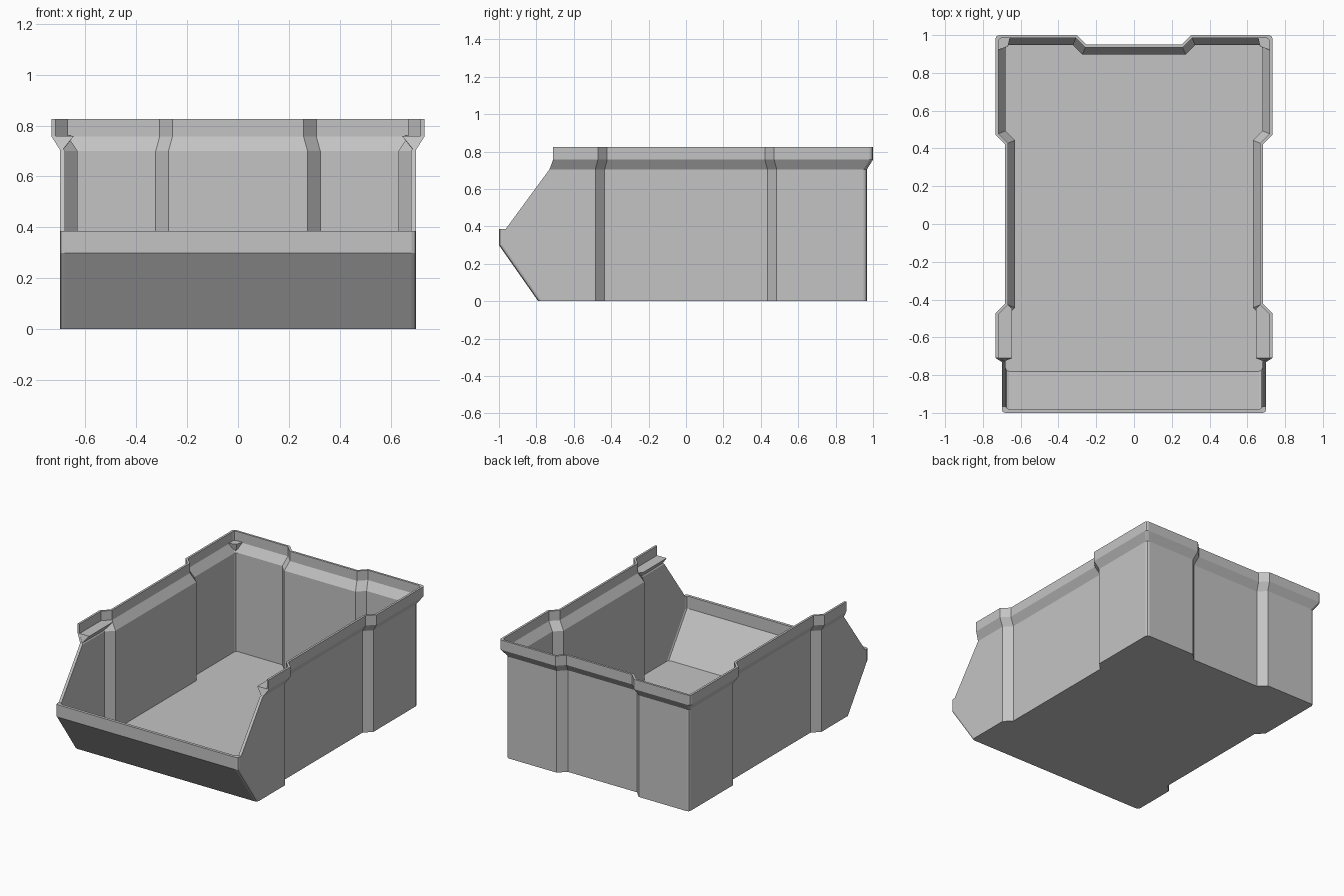
import bpy, bmesh

cube = bpy.data.objects.get("Cube")
if cube:
    bpy.data.objects.remove(cube, do_unlink=True)

grey = bpy.data.materials.new("grey plastic")
grey.use_nodes = True
colour = (0.55, 0.55, 0.55, 1)
grey.diffuse_color = colour
grey.node_tree.nodes["Principled BSDF"].inputs["Base Color"].default_value = colour


def add_object(name, bm):
    bmesh.ops.recalc_face_normals(bm, faces=bm.faces)
    mesh = bpy.data.meshes.new(name)
    bm.to_mesh(mesh)
    bm.free()
    mesh.materials.append(grey)
    obj = bpy.data.objects.new(name, mesh)
    bpy.context.collection.objects.link(obj)
    return obj


def outline(d, front):
    """Plan of the bin, pushed outwards by d, with recessed sides and back."""
    wide, narrow, back = 0.70 + d, 0.65 + d, 0.967 + d
    s, c = 0.414 * d, 0.018
    half = [(wide - c, front), (wide - c * 0.3, front + c * 0.3), (wide, front + c),
            (wide, -0.485 + s), (narrow, -0.435 + s),
            (narrow, 0.435 - s), (wide, 0.485 - s),
            (wide, back - c), (wide - c * 0.3, back - c * 0.3), (wide - c, back),
            (0.315 - s, back), (0.265 - s, back - 0.05)]
    return half + [(-x, y) for x, y in reversed(half)]


def hull(name, points):
    bm = bmesh.new()
    for p in points:
        bm.verts.new(p)
    bmesh.ops.convex_hull(bm, input=bm.verts)
    return add_object(name, bm)


# Shell: rings up the outside, over the rim and down the inside (z, offset, front y)
rings = [(0, 0, -0.79), (0.30, 0, -1), (0.705, 0, -1), (0.757, 0.033, -1), (0.825, 0.033, -1),
         (0.825, 0.018, -0.98), (0.757, 0.018, -0.98), (0.70, -0.02, -0.98),
         (0.30, -0.02, -0.98), (0.015, -0.02, -0.78)]
bm = bmesh.new()
loops = [[bm.verts.new((x, y, z)) for x, y in outline(d, f)] for z, d, f in rings]
for low, high in zip(loops, loops[1:]):
    for i in range(len(low)):
        j = (i + 1) % len(low)
        bm.faces.new((low[i], low[j], high[j], high[i]))
bm.faces.new(loops[0])
bm.faces.new(loops[-1])
bin_shell = add_object("bin_shell", bm)

# Cutter that opens the front above the lip
profile = [(-1.1, 0.385), (-0.965, 0.385), (-0.73, 0.705), (-0.71, 0.757), (-0.71, 0.95), (-1.1, 0.95)]
bm = bmesh.new()
ends = [[bm.verts.new((x, y, z)) for y, z in profile] for x in (-1, 1)]
for i in range(len(profile)):
    j = (i + 1) % len(profile)
    bm.faces.new((ends[0][i], ends[0][j], ends[1][j], ends[1][i]))
for end in ends:
    bm.faces.new(end)
cutter = add_object("front_opening_cutter", bm)

cut = bin_shell.modifiers.new("front opening", 'BOOLEAN')
cut.operation = 'DIFFERENCE'
cut.solver = 'EXACT'
cut.object = cutter
bpy.context.view_layer.objects.active = bin_shell
bpy.ops.object.modifier_apply(modifier=cut.name)
bpy.data.objects.remove(cutter, do_unlink=True)

# Stacking ledges at the front of the rim and small rests in the back corners
ledge_top = [(0.722, -0.71), (0.722, -0.475), (0.672, -0.422), (0.645, -0.45), (0.645, -0.71)]
rest_top = [(0.722, 0.99), (0.655, 0.99), (0.668, 0.94), (0.722, 0.92)]
for side, sign in (("left", 1), ("right", -1)):
    hull(side + "_front_ledge",
         [(sign * x, y, 0.759) for x, y in ledge_top]
         + [(sign * 0.69, -0.728, 0.703), (sign * 0.69, -0.49, 0.70)])
    hull(side + "_back_rest",
         [(sign * x, y, 0.761) for x, y in rest_top] + [(sign * 0.682, 0.95, 0.70)])
